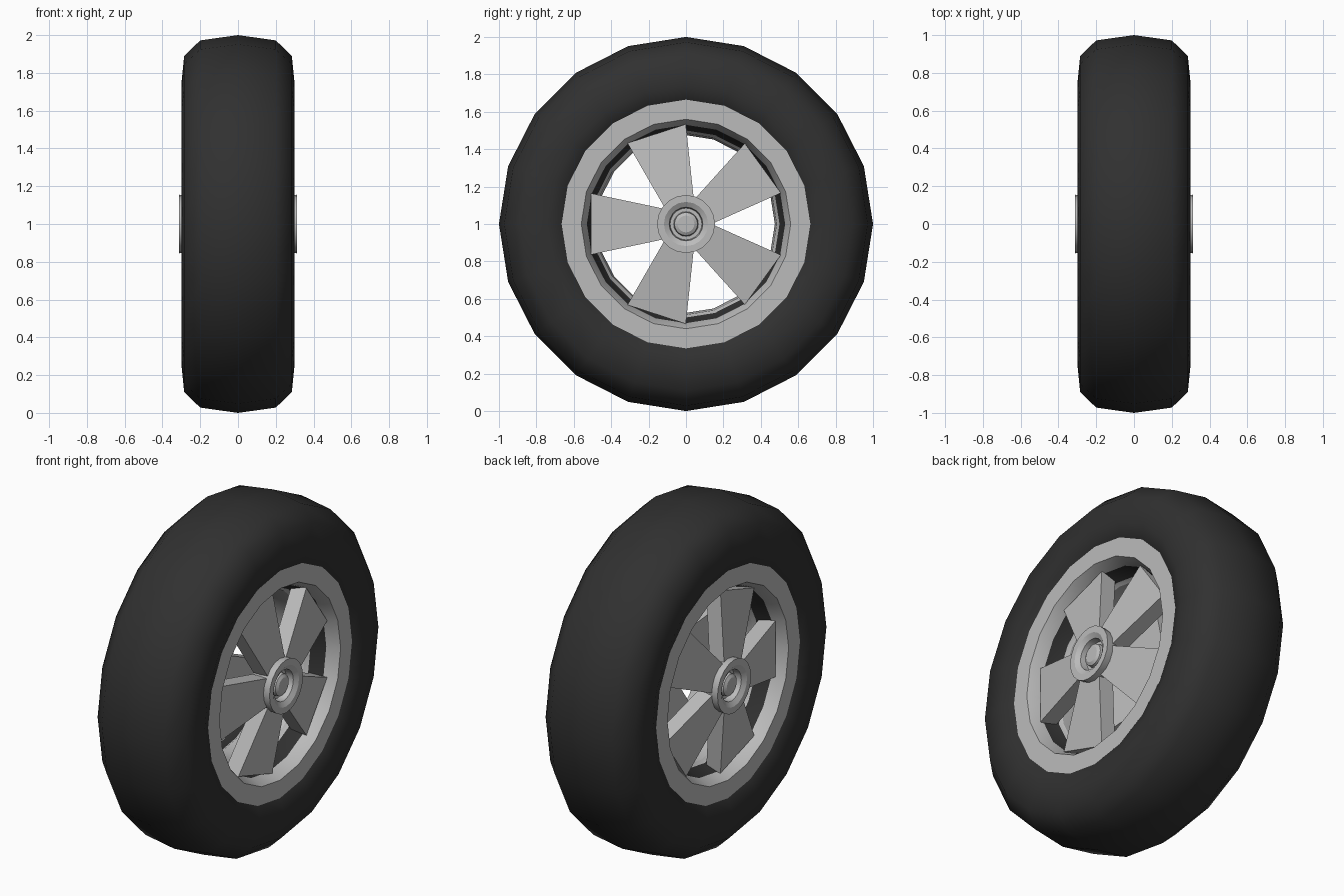
import bpy, bmesh, math

if "Cube" in bpy.data.objects:
    bpy.data.objects.remove(bpy.data.objects["Cube"])

def material(name, v):
    m = bpy.data.materials.new(name)
    m.diffuse_color = (v, v, v, 1)
    m.use_nodes = True
    m.node_tree.nodes["Principled BSDF"].inputs["Base Color"].default_value = m.diffuse_color
    return m

RUBBER = material("black_rubber", 0.03)
METAL = material("light_metal", 0.5)
CENTRE = 1.0

def finish(name, bm, mats, angle):
    bmesh.ops.recalc_face_normals(bm, faces=bm.faces)
    me = bpy.data.meshes.new(name)
    bm.to_mesh(me)
    bm.free()
    ob = bpy.data.objects.new(name, me)
    bpy.context.collection.objects.link(ob)
    for m in mats:
        me.materials.append(m)
    for o in bpy.context.selected_objects:
        o.select_set(False)
    ob.select_set(True)
    bpy.context.view_layer.objects.active = ob
    bpy.ops.object.shade_smooth_by_angle(angle=math.radians(angle))
    return ob

def lathe(name, profile, mats, angle=30, closed=True, sides=20, rule=None):
    """Revolve (x, radius) points about the wheel axis; radius 0 makes a pole."""
    bm = bmesh.new()
    rings = []
    for x, r in profile:
        if r == 0:
            rings.append([bm.verts.new((x, 0, CENTRE))] * sides)
        else:
            rings.append([bm.verts.new((x, r * math.sin(k * math.tau / sides),
                                        CENTRE + r * math.cos(k * math.tau / sides)))
                          for k in range(sides)])
    pairs = list(zip(rings, rings[1:]))
    if closed:
        pairs.append((rings[-1], rings[0]))
    for a, b in pairs:
        for k in range(sides):
            n = (k + 1) % sides
            bm.faces.new(list(dict.fromkeys((a[k], a[n], b[n], b[k]))))
    if rule:
        for f in bm.faces:
            f.material_index = rule(f)
    return finish(name, bm, mats, angle)

def both_sides(half):
    """Mirror a half profile from x = 0 outwards across the wheel's middle."""
    return [(-x, r) for x, r in reversed(half) if x > 0] + half

# Tyre: rounded tread, side walls and bead
tyre_half = [(0, 1.0), (0.2, 0.972), (0.285, 0.89), (0.3, 0.74), (0.268, 0.655), (0.2, 0.6)]
lathe("tyre", both_sides(tyre_half), [RUBBER], 60)

# Rim: flat lip, inner bevel and barrel; the stepped wall behind the spokes is dark
rim_half = [(0, 0.475), (0.1, 0.485), (0.12, 0.5), (0.2, 0.53), (0.22, 0.535), (0.272, 0.56), (0.272, 0.665)]
rim_half += [(0.2, 0.62)]
def rim_rule(f):
    c = f.calc_center_median()
    r = math.hypot(c.y, c.z - CENTRE)
    return 1 if 0.11 < abs(c.x) < 0.2 and r < 0.55 else 0
lathe("rim", both_sides(rim_half), [METAL, RUBBER], 25, rule=rim_rule)

# Hubs and wedge spokes on both faces
for s, side in ((1, "right"), (-1, "left")):
    hub = [(0.17, 0), (0.17, 0.13), (0.25, 0.15), (0.312, 0.155), (0.312, 0.118), (0.295, 0.09),
           (0.255, 0.085), (0.255, 0.066), (0.285, 0.062), (0.295, 0.045), (0.295, 0)]
    lathe("hub_" + side, [(s * x, r) for x, r in hub], [METAL], closed=False)

    bm = bmesh.new()
    for i in range(5):
        a = math.pi + i * math.tau / 5
        ca, sa = math.cos(a), math.sin(a)
        def ring(front, back, along, half):
            return [bm.verts.new((s * x, along * ca - p * sa, CENTRE + along * sa + p * ca))
                    for x, p in ((front, -half), (front, half), (back, half), (back, -half))]
        inner = ring(0.275, 0.18, 0.12, 0.082)
        outer = ring(0.222, 0.13, 0.508, 0.164)
        for k in range(4):
            n = (k + 1) % 4
            bm.faces.new((inner[k], inner[n], outer[n], outer[k]))
        bm.faces.new(inner)
        # outer end reaches the rim wall
        bm.faces.new(outer)
    finish("spokes_" + side, bm, [METAL], 20)
